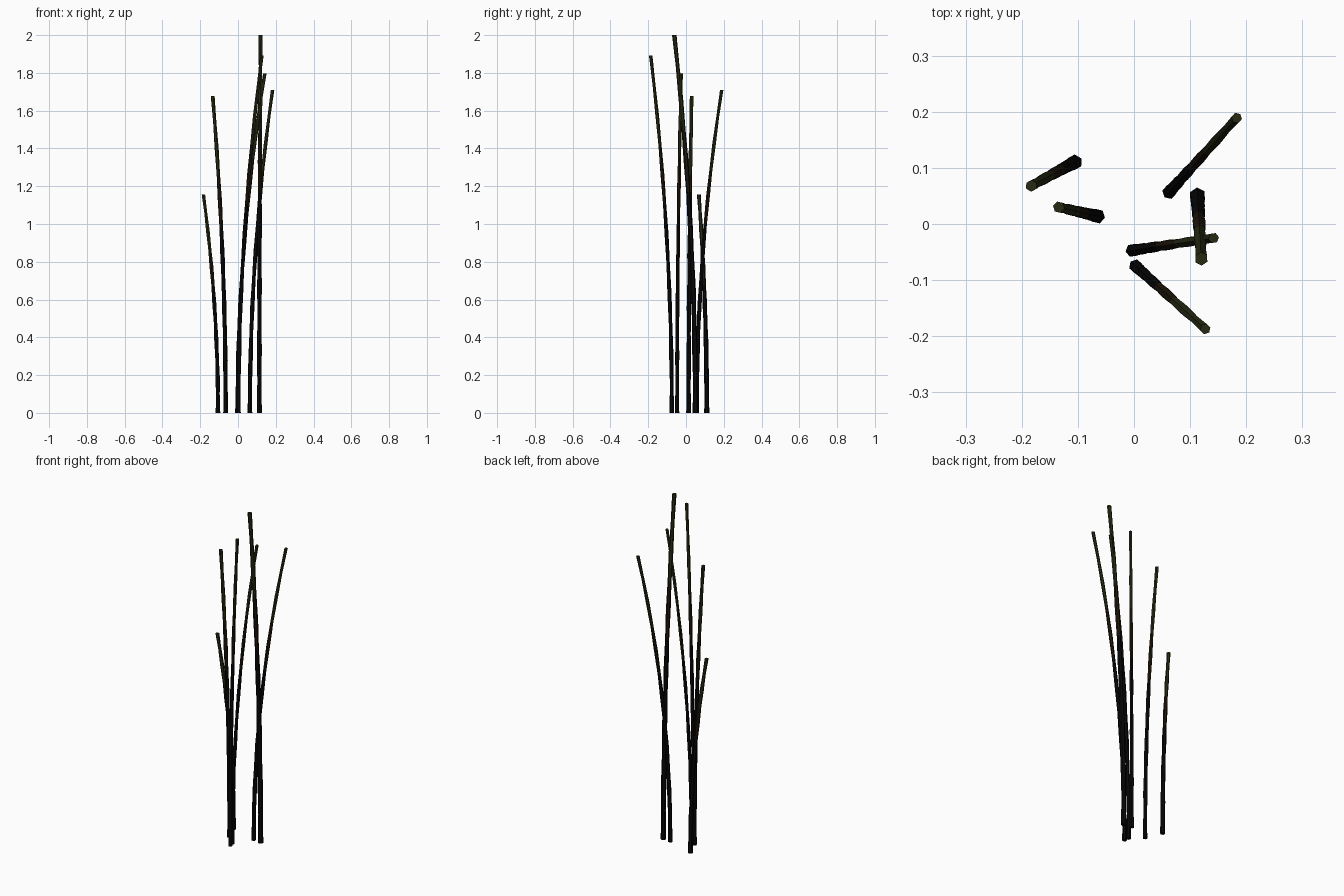
import bpy, bmesh, math

if "Cube" in bpy.data.objects:
    bpy.data.objects.remove(bpy.data.objects["Cube"])

def mat(name, c):
    m = bpy.data.materials.new(name)
    m.diffuse_color = (*c, 1)
    m.use_nodes = True
    m.node_tree.nodes["Principled BSDF"].inputs["Base Color"].default_value = m.diffuse_color
    return m

MATS = [mat("near_black", (0.0025, 0.0025, 0.0025)),
        mat("dark_brown", (0.013, 0.008, 0.003)),
        mat("dark_olive", (0.020, 0.023, 0.0065))]

SIDES, SEGS = 6, 6

# base x, base y, tip x, tip y, height, base radius, tip radius
STALKS = [
    (-0.106, 0.110, -0.183, 0.068, 1.155, 0.0140, 0.0105),
    (-0.065, 0.014, -0.134, 0.030, 1.678, 0.0135, 0.0105),
    (0.063, 0.057, 0.183, 0.189, 1.710, 0.0128, 0.0095),
    (0.113, 0.050, 0.120, -0.062, 2.000, 0.0150, 0.0120),
    (-0.003, -0.047, 0.142, -0.025, 1.798, 0.0122, 0.0095),
    (0.003, -0.075, 0.127, -0.187, 1.893, 0.0122, 0.0095),
]

def stalk(i, x0, y0, x1, y1, h, r0, r1):
    bm = bmesh.new()
    head = math.atan2(y1 - y0, x1 - x0)
    rings = []
    # bent, tapered tube: thick joints with slimmer waists between them
    for k in range(SEGS * 2 + 1):
        t = k / (SEGS * 2)
        r = (r0 + (r1 - r0) * t) * (1.0 if k % 2 == 0 else 0.82)
        cx, cy = x0 + (x1 - x0) * t * t, y0 + (y1 - y0) * t * t
        rings.append([bm.verts.new((cx + r * math.cos(head + a * math.tau / SIDES),
                                    cy + r * math.sin(head + a * math.tau / SIDES), h * t))
                      for a in range(SIDES)])
    # walls, coloured by height: dark foot, brown middle, olive top
    for k in range(SEGS * 2):
        t = (k + 0.5) / (SEGS * 2)
        for a in range(SIDES):
            b = (a + 1) % SIDES
            f = bm.faces.new((rings[k][a], rings[k][b], rings[k + 1][b], rings[k + 1][a]))
            f.material_index = 0 if t < 0.6 else 1 if t < 0.78 else 2
    # end caps
    bm.faces.new(rings[0][::-1])
    bm.faces.new(rings[-1]).material_index = 2
    me = bpy.data.meshes.new(f"stalk_{i}")
    bm.to_mesh(me)
    bm.free()
    for m in MATS:
        me.materials.append(m)
    bpy.context.collection.objects.link(bpy.data.objects.new(f"stalk_{i}", me))

for i, s in enumerate(STALKS, 1):
    stalk(i, *s)
